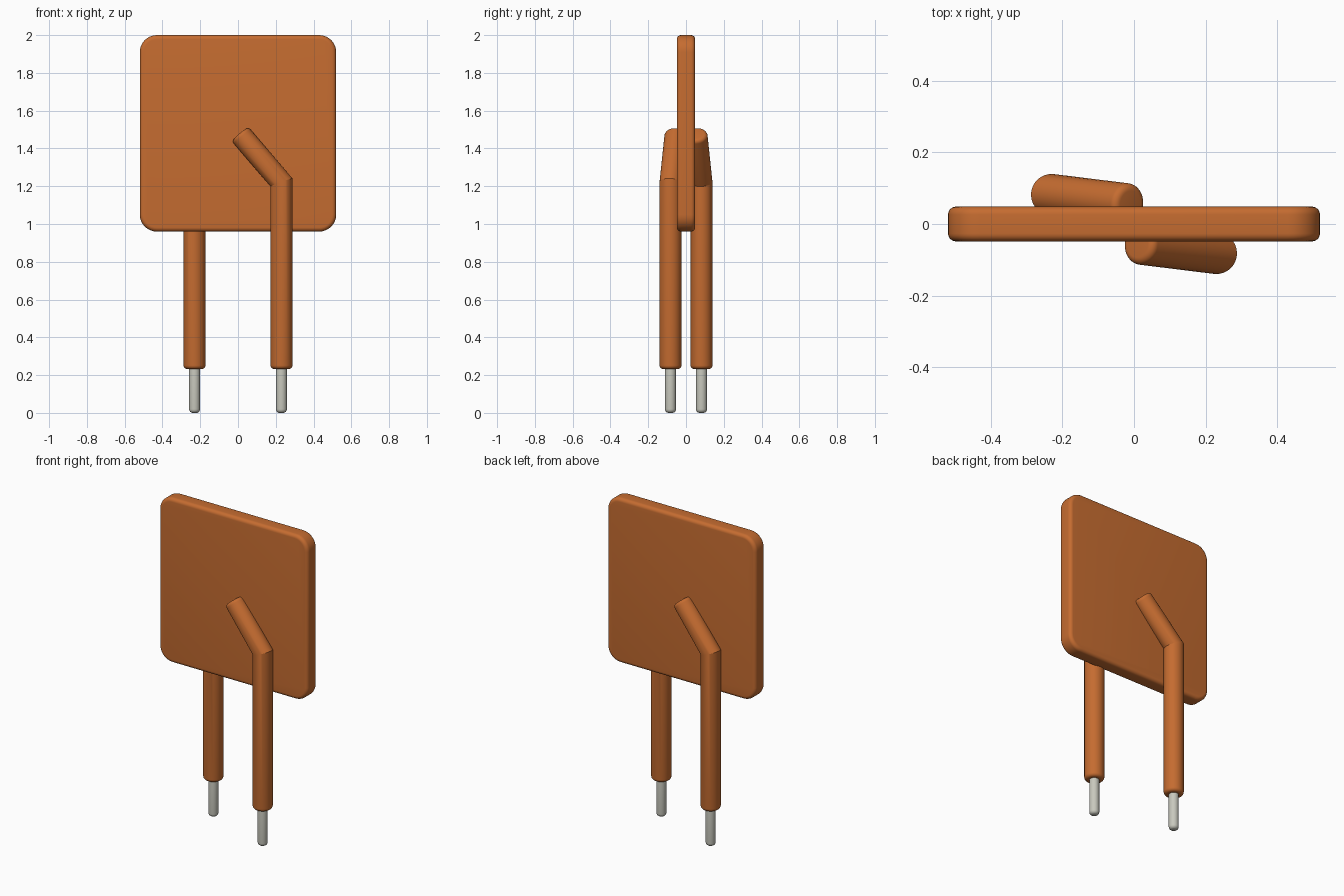
import bpy, bmesh, math
from mathutils import Vector, Matrix

cube = bpy.data.objects.get("Cube")
if cube:
    bpy.data.objects.remove(cube, do_unlink=True)


def make_material(name, colour, roughness):
    mat = bpy.data.materials.new(name)
    mat.use_nodes = True
    mat.diffuse_color = (*colour, 1)
    shader = mat.node_tree.nodes["Principled BSDF"]
    shader.inputs["Base Color"].default_value = (*colour, 1)
    shader.inputs["Roughness"].default_value = roughness
    return mat


orange = make_material("orange coating", (0.56, 0.15, 0.03), 0.5)
metal = make_material("pale metal", (0.58, 0.58, 0.51), 0.4)


def finish(name, bm, mat):
    bmesh.ops.recalc_face_normals(bm, faces=bm.faces)
    mesh = bpy.data.meshes.new(name)
    bm.to_mesh(mesh)
    bm.free()
    mesh.materials.append(mat)
    obj = bpy.data.objects.new(name, mesh)
    bpy.context.collection.objects.link(obj)
    bpy.ops.object.select_all(action='DESELECT')
    obj.select_set(True)
    bpy.context.view_layer.objects.active = obj
    bpy.ops.object.shade_smooth_by_angle(angle=math.radians(20))
    return obj


def tube(name, path, radius, fillet, mat, turn, sides=32, steps=6):
    """Round rod along a path, with mitred bends and filleted ends."""
    pts = [Vector(p) for p in path]
    dirs = [(b - a).normalized() for a, b in zip(pts, pts[1:])]
    bm = bmesh.new()
    rings = []

    def ring(centre, direction, normal, r):
        side = direction.cross(Vector((0, 1, 0))).normalized()
        up = side.cross(direction)
        verts = []
        for i in range(sides):
            a = math.tau * i / sides
            offset = (side * math.cos(a) + up * math.sin(a)) * r
            # slide along the rod onto the cutting plane
            offset -= direction * (offset.dot(normal) / direction.dot(normal))
            verts.append(bm.verts.new(centre + offset))
        rings.append(verts)

    angles = [math.pi / 2 * i / steps for i in range(steps + 1)]
    for a in angles:
        ring(pts[0] + dirs[0] * fillet * (1 - math.cos(a)), dirs[0], dirs[0],
             radius - fillet * (1 - math.sin(a)))
    for p, d0, d1 in zip(pts[1:-1], dirs, dirs[1:]):
        ring(p, d0, (d0 + d1).normalized(), radius)
    for a in reversed(angles):
        ring(pts[-1] - dirs[-1] * fillet * (1 - math.cos(a)), dirs[-1], dirs[-1],
             radius - fillet * (1 - math.sin(a)))

    for r0, r1 in zip(rings, rings[1:]):
        for i in range(sides):
            j = (i + 1) % sides
            bm.faces.new((r0[i], r0[j], r1[j], r1[i]))
    bm.faces.new(rings[0])
    bm.faces.new(rings[-1])
    bm.transform(Matrix.Rotation(turn, 4, 'Z'))
    return finish(name, bm, mat)


# Square disc body: rounded corners, then a softened rim
bm = bmesh.new()
bmesh.ops.create_cube(bm, size=1)
bm.transform(Matrix.Translation((0, 0, 1.48)) @ Matrix.Diagonal((1.04, 0.097, 1.04, 1)))
corners = [e for e in bm.edges if abs(e.verts[0].co.y - e.verts[1].co.y) > 0.05]
bmesh.ops.bevel(bm, geom=corners, offset=0.09, segments=8, profile=0.5, affect='EDGES')
rim = [e for e in bm.edges if abs(e.verts[0].co.y - e.verts[1].co.y) < 0.01]
bmesh.ops.bevel(bm, geom=rim, offset=0.022, segments=6, profile=0.5, affect='EDGES')
finish("body_plate", bm, orange)

# Two bent leads with bare pins, half a turn apart
for label, turn in (("front", 0), ("back", math.pi)):
    tube(label + "_lead", [(0.23, -0.082, 0.232), (0.23, -0.082, 1.22), (0.01, -0.055, 1.477)],
         0.058, 0.02, orange, turn)
    tube(label + "_pin", [(0.23, -0.082, 0), (0.23, -0.082, 0.3)], 0.029, 0.02, metal, turn)
